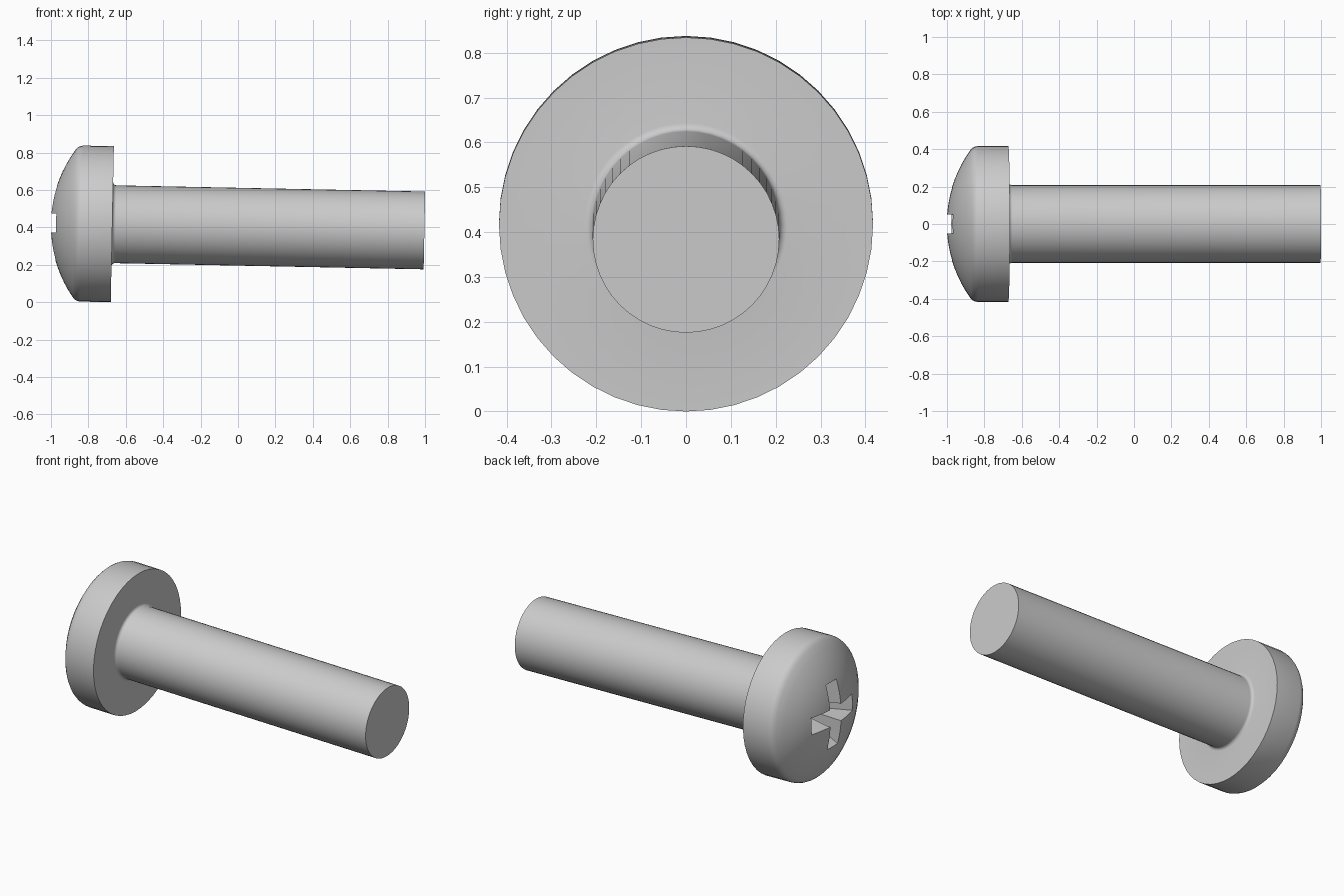
import bpy, bmesh, math
from mathutils import Matrix, Vector

if "Cube" in bpy.data.objects:
    bpy.data.objects.remove(bpy.data.objects["Cube"], do_unlink=True)

SEGMENTS = 48
HEAD_R, SHANK_R, SHANK_LEN = 0.417, 0.208, 1.669
DOME_R, APEX = 0.68, -0.33
FILLET = 0.018
TILT = 0.02

steel = bpy.data.materials.new("grey steel")
steel.use_nodes = True
grey = (0.6, 0.6, 0.6, 1)
steel.diffuse_color = grey
steel.node_tree.nodes["Principled BSDF"].inputs["Base Color"].default_value = grey


def make_object(name, bm):
    bmesh.ops.recalc_face_normals(bm, faces=bm.faces)
    mesh = bpy.data.meshes.new(name)
    bm.to_mesh(mesh)
    bm.free()
    mesh.materials.append(steel)
    obj = bpy.data.objects.new(name, mesh)
    bpy.context.collection.objects.link(obj)
    return obj


def lathe(name, profile):
    """Spin (x, radius) points about the x axis."""
    bm = bmesh.new()
    verts = [bm.verts.new((x, 0, r)) for x, r in profile]
    edges = [bm.edges.new(pair) for pair in zip(verts, verts[1:])]
    bmesh.ops.spin(bm, geom=verts + edges, cent=(0, 0, 0), axis=(1, 0, 0),
                   angle=math.tau, steps=SEGMENTS, use_duplicate=False)
    bmesh.ops.remove_doubles(bm, verts=bm.verts, dist=1e-5)
    return make_object(name, bm)


# Domed head, rounded rim, flat underside, fillet and shank in one profile
profile = []
for i in range(11):
    r = 0.395 * i / 10
    profile.append((APEX + DOME_R - math.sqrt(DOME_R ** 2 - r ** 2), r))
profile += [(-0.19, 0.408), (-0.178, 0.414), (-0.165, HEAD_R), (0, HEAD_R)]
for i in range(6):
    a = math.pi / 2 * i / 5
    profile.append((FILLET * (1 - math.cos(a)), SHANK_R + FILLET * (1 - math.sin(a))))
profile += [(SHANK_LEN, SHANK_R), (SHANK_LEN, 0)]
screw = lathe("screw", profile)

# Cross recess: two bars that narrow towards the bottom
for turn in (0, math.pi / 2):
    bm = bmesh.new()
    rings = []
    for x, length, width in ((APEX - 0.03, 0.205, 0.051),
                             (APEX + 0.028, 0.195, 0.05),
                             (APEX + 0.2, 0.085, 0.03)):
        rings.append([bm.verts.new((x, sy * length, sz * width))
                      for sy, sz in ((-1, -1), (1, -1), (1, 1), (-1, 1))])
    for low, high in zip(rings, rings[1:]):
        for k in range(4):
            n = (k + 1) % 4
            bm.faces.new((low[k], low[n], high[n], high[k]))
    bm.faces.new(rings[0])
    bm.faces.new(rings[-1])
    bmesh.ops.rotate(bm, verts=bm.verts, cent=(0, 0, 0),
                     matrix=Matrix.Rotation(turn, 3, "X"))
    cutter = make_object("recess_cutter", bm)
    cutter.hide_render = True
    cut = screw.modifiers.new("cross_recess", "BOOLEAN")
    cut.operation, cut.solver, cut.object = "DIFFERENCE", "EXACT", cutter
    bpy.context.view_layer.objects.active = screw
    bpy.ops.object.modifier_apply(modifier=cut.name)
    bpy.data.objects.remove(cutter, do_unlink=True)

# Smooth curved skin with crisp edges
bpy.ops.object.select_all(action="DESELECT")
screw.select_set(True)
bpy.context.view_layer.objects.active = screw
bpy.ops.object.shade_smooth_by_angle(angle=math.radians(30))

# Lie it down resting on the head rim, shank dipping slightly
screw.rotation_euler = (0, TILT, 0)
screw.location = Vector((-0.672, 0, HEAD_R))
